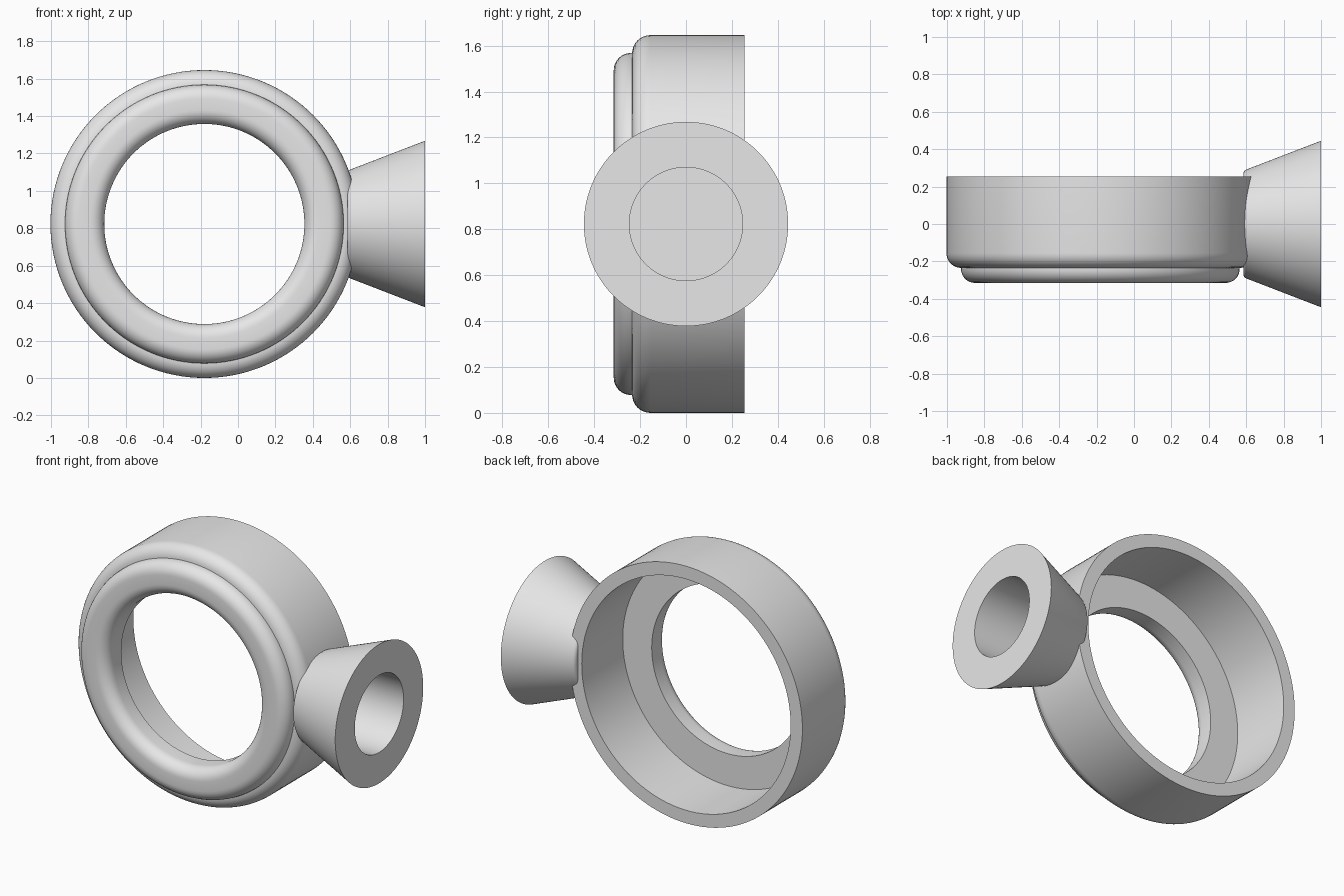
import bpy, bmesh, math
from mathutils import Vector

if "Cube" in bpy.data.objects:
    bpy.data.objects.remove(bpy.data.objects["Cube"], do_unlink=True)

grey = bpy.data.materials.new("plain grey")
grey.use_nodes = True
colour = (0.8, 0.8, 0.8, 1)
grey.diffuse_color = colour
grey.node_tree.nodes["Principled BSDF"].inputs["Base Color"].default_value = colour

CENTRE = Vector((-0.18, 0, 0.823))


def arc(along, radius, size, start, end, steps=8):
    """Quarter-round points as (distance along axis, radius), angles in degrees."""
    angles = [math.radians(start + (end - start) * i / steps) for i in range(steps + 1)]
    return [(along + size * math.cos(a), radius + size * math.sin(a)) for a in angles]


def lathe(name, profile, axis, radial):
    """Revolve a closed profile around an axis through the ring centre."""
    axis, radial = Vector(axis), Vector(radial)
    bm = bmesh.new()
    verts = [bm.verts.new(CENTRE + axis * a + radial * r) for a, r in profile]
    edges = [bm.edges.new((v, verts[(i + 1) % len(verts)])) for i, v in enumerate(verts)
             if i + 1 < len(verts) or profile[0][1] > 0]
    bmesh.ops.spin(bm, geom=verts + edges, cent=CENTRE, axis=axis,
                   angle=math.tau, steps=128)
    bmesh.ops.remove_doubles(bm, verts=bm.verts, dist=0.0002)
    bmesh.ops.recalc_face_normals(bm, faces=bm.faces)
    mesh = bpy.data.meshes.new(name)
    bm.to_mesh(mesh)
    bm.free()
    mesh.materials.append(grey)
    obj = bpy.data.objects.new(name, mesh)
    bpy.context.collection.objects.link(obj)
    bpy.ops.object.select_all(action="DESELECT")
    obj.select_set(True)
    bpy.context.view_layer.objects.active = obj
    bpy.ops.object.shade_smooth_by_angle(angle=math.radians(30))
    return obj


# Ring housing: rounded shoulder, stepped front lip, open back with a recessed floor
housing = [(0.255, 0.74), (0.255, 0.823)]
housing += arc(-0.155, 0.743, 0.08, 90, 180)
housing += [(-0.235, 0.745)]
housing += arc(-0.24, 0.67, 0.075, 90, 180)
housing += arc(-0.24, 0.61, 0.075, 180, 270)
housing += [(-0.16, 0.535), (-0.16, 0.74)]
lathe("ring_housing", housing, (0, 1, 0), (0, 0, 1))

# Flared side socket: rounded root, cone, flat rim and blind bore
root, tip = 0.765, 1.18
socket = [(root, 0)]
socket += arc(root + 0.025, 0.268, 0.025, 180, 110, 6)
socket += [(tip, 0.445), (tip, 0.247), (root + 0.07, 0.247), (root + 0.07, 0)]
lathe("side_socket", socket, (1, 0, 0), (0, 0, 1))
